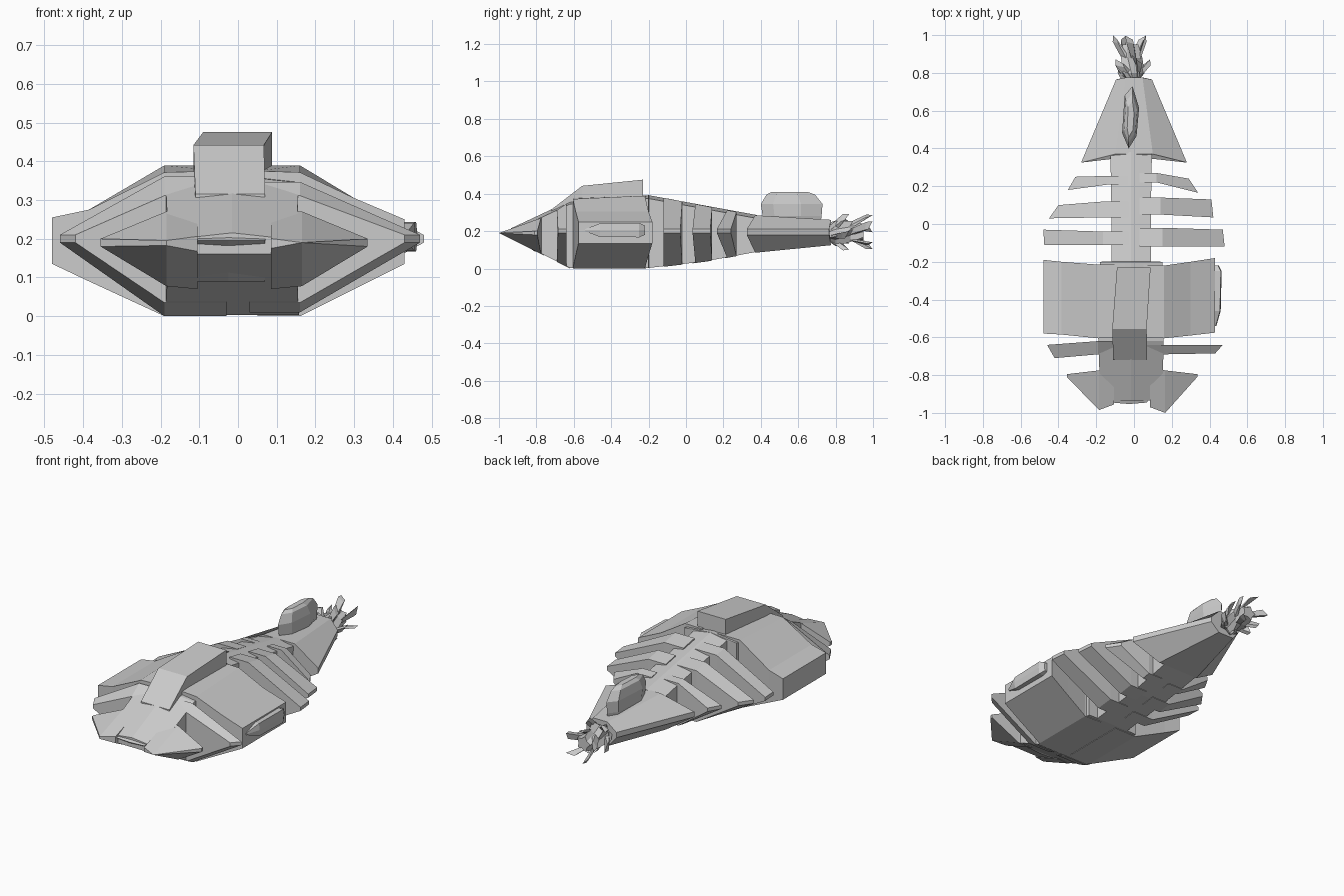
import bpy, bmesh, math

if "Cube" in bpy.data.objects:
    bpy.data.objects.remove(bpy.data.objects["Cube"])


def loft(name, rings):
    """Closed solid through rings with equal point counts."""
    bm = bmesh.new()
    vs = [[bm.verts.new(p) for p in r] for r in rings]
    n = len(rings[0])
    for a, b in zip(vs, vs[1:]):
        for i in range(n):
            j = (i + 1) % n
            bm.faces.new((a[i], a[j], b[j], b[i]))
    bm.faces.new(vs[0])
    bm.faces.new(vs[-1][::-1])
    bmesh.ops.recalc_face_normals(bm, faces=bm.faces)
    me = bpy.data.meshes.new(name)
    bm.to_mesh(me)
    bm.free()
    ob = bpy.data.objects.new(name, me)
    bpy.context.collection.objects.link(ob)
    return ob


def interp(table, y):
    for (a, u), (b, v) in zip(table, table[1:]):
        if y <= b:
            t = max(0, (y - a) / (b - a))
            return u + t * (v - u)
    return table[-1][1]


# Hull side outline: upper and lower edges along y
TOP = [(-1, .19), (-.72, .29), (-.6, .375), (-.2, .39), (-.1, .375), (.1, .335), (.36, .285), (.78, .26)]
BOT = [(-1, .19), (-.8, .09), (-.62, 0), (-.2, 0), (.1, .035), (.4, .09), (.78, .125)]


def top(y): return interp(TOP, y)
def bot(y): return interp(BOT, y)


def slice_ring(x, y0, y1, z=None):
    """Cross-slice of a rib at x; z=(low, high) overrides the hull outline."""
    lo0, hi0 = z if z else (bot(y0), top(y0))
    lo1, hi1 = z if z else (bot(y1), top(y1))
    return [(x, y0, hi0), (x, y1, hi1), (x, y1, lo1), (x, y0, lo0)]


# Central spine
spine = []
for y, w in [(-.935, .165), (-.62, .172), (-.2, .165), (-.199, .105), (.1, .105), (.38, .11)]:
    c = -.015
    t, b = top(y) - .006, bot(y) + .003
    spine.append([(c - w, y, t - .01), (c, y, t + .008), (c + w, y, t - .01), (c + w, y, b), (c - w, y, b)])
loft("spine", spine)

# Side ribs: shoulder x, inner y range, edge x front/back, edge y range
RIBS = [
    (-.19, -.69, -.62, -.42, -.46, -.71, -.64), (.16, -.69, -.64, .43, .47, -.685, -.64),
    (-.165, -.11, -.04, -.475, -.48, -.11, -.03), (.15, -.12, -.02, .48, .47, -.12, -.03),
    (-.15, .035, .12, -.45, -.40, .03, .10), (.14, .05, .14, .42, .41, .035, .13),
    (-.13, .21, .255, -.35, -.31, .18, .25), (.12, .22, .27, .34, .29, .165, .24)]
for sx, a0, a1, x0, x1, e0, e1 in RIBS:
    edge = [(x0, e0, .21), (x1, e1, .21), (x1, e1, .19), (x0, e0, .19)]
    loft("rib", [slice_ring(math.copysign(.03, sx), a0, a1), slice_ring(sx, a0, a1), edge])

# Large side blocks
loft("left_block", [slice_ring(-.05, -.6, -.215), slice_ring(-.19, -.605, -.215),
                    slice_ring(-.385, -.585, -.2, (.09, .275)), slice_ring(-.48, -.58, -.19, (.135, .255))])
loft("right_block", [slice_ring(.05, -.6, -.215), slice_ring(.16, -.605, -.22),
                     slice_ring(.3, -.59, -.2, (.07, .305)), slice_ring(.43, -.575, -.18, (.135, .25))])

# Front prongs
for s, dx, dy in ((-1, -.02, .015), (1, 0, 0)):
    loft("front_prong", [slice_ring(s * .085 + dx, -.97 + dy, -.76),
                         slice_ring(s * .165 + dx, -1 + dy, -.775),
                         slice_ring(s * .335 + dx, -.81, -.795, (.18, .2))])

# Centre nose plate
nose = []
for x, dy in ((-.12, 0), (-.025, -.008), (.07, 0)):
    nose.append([(x + .01, -.76 + dy, .275), (x, -.945 + dy, .195), (x, -.80 + dy, .09),
                 (x, -.7, .1), (x, -.7, .27)])
loft("nose_plate", nose)

# Bridge on top
bridge = []
for x0, x1, y, z, b in ((-.11, .07, -.72, .315, .285), (-.115, .067, -.555, .442, .3), (-.09, .088, -.23, .475, .3)):
    bridge.append([(x0, y, z), (x1, y, z), (x1, y, b), (x0, y, b)])
loft("bridge", bridge)

# Side pod on the right flank
pod = []
for y, h, xo in ((-.54, .006, .432), (-.46, .036, .455), (-.25, .038, .46), (-.22, .025, .445)):
    z = .205
    pod.append([(.40, y, z - h), (xo, y, z - h), (xo + .004, y, z), (xo, y, z + h), (.40, y, z + h)])
loft("side_pod", pod)

# Tail body, leading edge swept forward at the sides
tail = []
for y, sw, e, t, b in ((.37, -.045, .28, .1, .13), (.775, -.01, .095, .045, .05)):
    zt, zb = top(y), bot(y)
    tail.append([(-t, y, zt), (t, y, zt), (e, y + sw, .21), (e, y + sw, .18),
                 (b, y, zb), (-b, y, zb), (-e, y + sw, .18), (-e, y + sw, .21)])
loft("tail", tail)

# Tail-top fin pod
fin = []
for z, y0, y1, w in ((.25, .42, .72, .03), (.28, .41, .725, .042), (.345, .40, .73, .045),
                     (.395, .43, .69, .035), (.41, .46, .65, .018)):
    c, d = -.018, y1 - y0
    fin.append([(c - .01, y0, z), (c + w * .7, y0 + d * .2, z), (c + w, y0 + d * .65, z), (c + .01, y1, z),
                (c - w * .7, y1 - d * .15, z), (c - w, y0 + d * .25, z)])
loft("tail_fin_pod", fin)

# Twisted engine core and swirling exhaust blades
CX, CZ = -.015, .195


def polar(r, y, a):
    return (CX + r * math.cos(a), y, CZ + r * math.sin(a))


core = []
for y, r, tw in ((.76, .05, 0), (.80, .075, .3), (.88, .06, .8), (.95, .045, 1.2)):
    core.append([polar(r * (1 if i % 2 else .65), y, i * math.pi / 5 + tw) for i in range(10)])
loft("engine_core", core)
for tier, (y0, y1, r) in enumerate(((.775, .85, .10), (.87, .975, .095))):
    for i in range(5):
        a = i * math.tau / 5 + tier * .6 + .3
        root = [polar(.04, y0, a), polar(.04, y0 + .035, a + .1), polar(.05, y0 + .035, a + .7), polar(.05, y0, a + .6)]
        tip = [polar(r * .8, y1 - .02, a + .5), polar(r * .85, y1, a + .55),
               polar(r, y1 + .022, a + 1.0), polar(r * 1.03, y1 - .01, a + .95)]
        loft("exhaust_blade", [root, tip])
